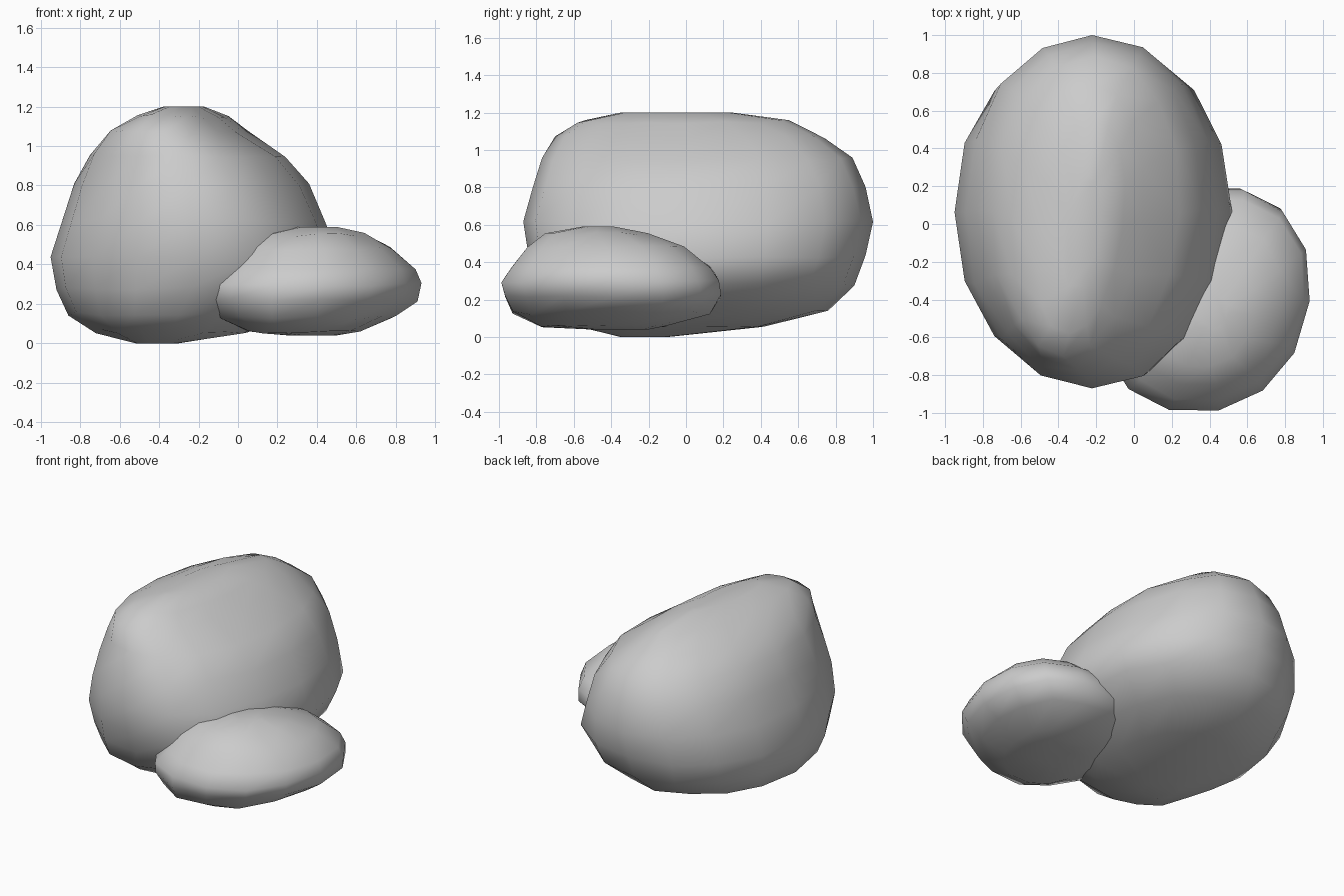
import bpy, bmesh, math, random

if "Cube" in bpy.data.objects:
    bpy.data.objects.remove(bpy.data.objects["Cube"])

random.seed(4)


def rock(name, rings, center, shear, sides=16, power=2.1, jitter=0.01):
    """Loft egg-shaped rings (z, xmin, xmax, ymin, ymax) into a closed boulder."""
    bm = bmesh.new()
    loops = []
    for i, (z, x0, x1, y0, y1) in enumerate(rings):
        # widest point of each ring follows the boulder centre
        cx = x0 + (x1 - x0) * center[0]
        cy = y0 + (y1 - y0) * center[1]
        loop = []
        for k in range(sides):
            a = 2 * math.pi * k / sides
            c, s = math.cos(a), math.sin(a)
            u = math.copysign(abs(c) ** (2 / power), c)
            v = math.copysign(abs(s) ** (2 / power), s)
            x = cx + u * ((x1 - cx) if u > 0 else (cx - x0))
            y = cy + v * ((y1 - cy) if v > 0 else (cy - y0))
            x += shear[i] * (y - cy)
            j = jitter if 0 < i < len(rings) - 1 else 0
            loop.append(bm.verts.new((x + random.uniform(-j, j) * abs(s),
                                      y + random.uniform(-j, j) * abs(c),
                                      z + random.uniform(-j, j))))
        loops.append(loop)
    for a, b in zip(loops, loops[1:]):
        for k in range(sides):
            n = (k + 1) % sides
            bm.faces.new((a[k], a[n], b[n], b[k]))
    bm.faces.new(loops[0][::-1])
    bm.faces.new(loops[-1])
    bmesh.ops.recalc_face_normals(bm, faces=bm.faces[:])
    for f in bm.faces:
        f.smooth = True
    mesh = bpy.data.meshes.new(name)
    bm.to_mesh(mesh)
    bm.free()
    obj = bpy.data.objects.new(name, mesh)
    bpy.context.collection.objects.link(obj)
    return obj


# Large boulder with a long rounded ridge
large = [
    (0.00, -0.52, -0.30, -0.35, -0.10),
    (0.06, -0.72, 0.05, -0.60, 0.42),
    (0.15, -0.86, 0.27, -0.72, 0.76),
    (0.28, -0.92, 0.45, -0.80, 0.90),
    (0.43, -0.95, 0.52, -0.84, 0.96),
    (0.62, -0.89, 0.44, -0.87, 1.00),
    (0.80, -0.83, 0.36, -0.82, 0.96),
    (0.95, -0.75, 0.24, -0.77, 0.89),
    (1.07, -0.64, 0.04, -0.70, 0.74),
    (1.15, -0.50, -0.06, -0.58, 0.55),
    (1.20, -0.37, -0.18, -0.35, 0.25),
]
rock("large_boulder", large, (0.5, 0.5),
     [0, 0, 0, 0, 0, 0, 0.02, 0.05, 0.1, 0.12, 0.12])

# Small flat boulder leaning into its front right side
small = [
    (0.04, 0.25, 0.50, -0.50, -0.20),
    (0.06, 0.05, 0.62, -0.78, -0.10),
    (0.13, -0.10, 0.80, -0.94, 0.14),
    (0.22, -0.17, 0.91, -0.98, 0.20),
    (0.30, -0.17, 0.93, -1.00, 0.19),
    (0.38, -0.10, 0.90, -0.94, 0.14),
    (0.48, 0.00, 0.78, -0.86, 0.00),
    (0.55, 0.12, 0.64, -0.76, -0.20),
    (0.59, 0.30, 0.50, -0.56, -0.38),
]
rock("small_boulder", small, (0.5, 0.5), [0.12] * len(small), sides=14)
